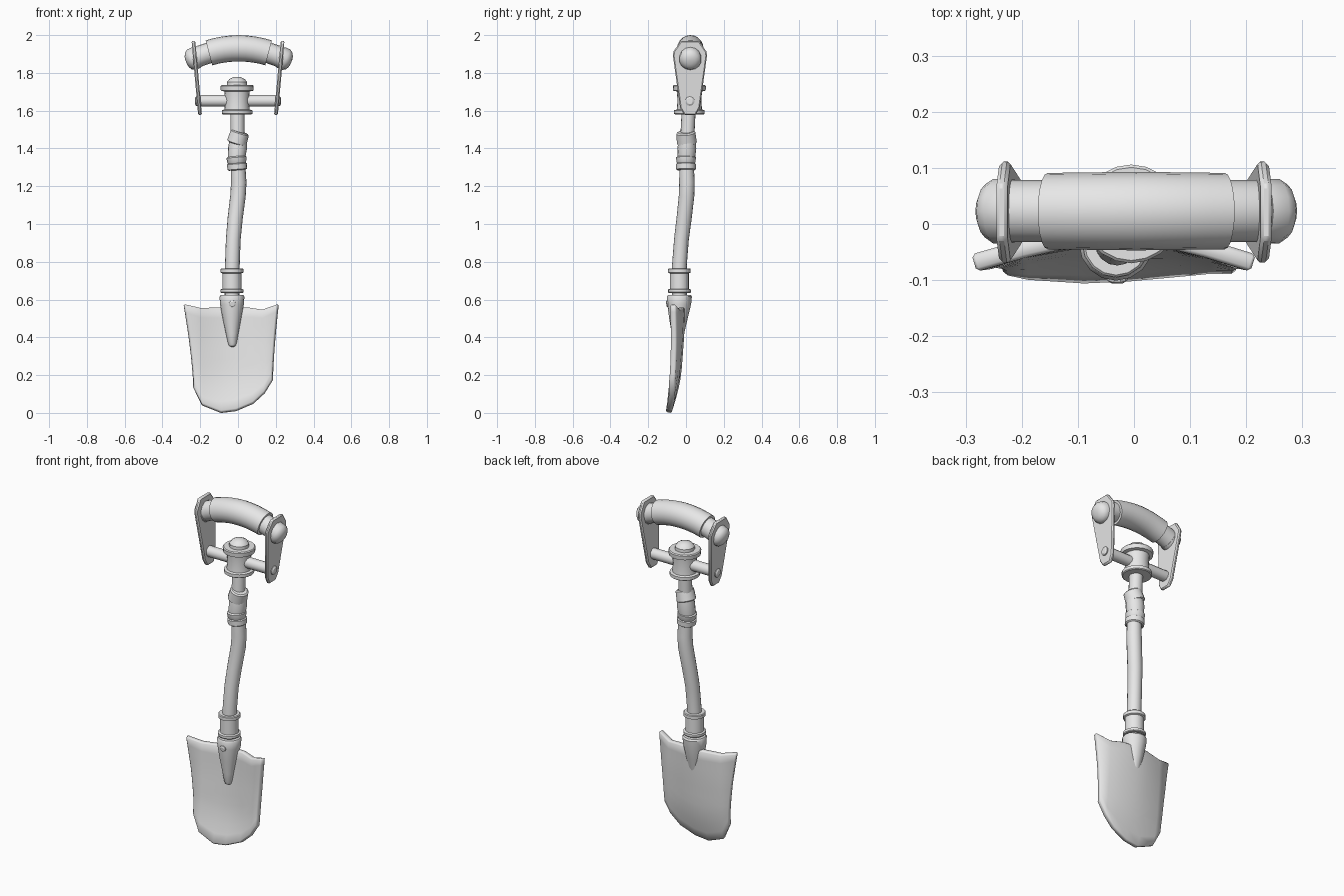
import bpy, bmesh, math
from mathutils import Vector, Matrix

if "Cube" in bpy.data.objects:
    bpy.data.objects.remove(bpy.data.objects["Cube"])

steel = bpy.data.materials.new("plain_grey")
steel.diffuse_color = (0.8, 0.8, 0.8, 1)
steel.use_nodes = True
steel.node_tree.nodes["Principled BSDF"].inputs["Base Color"].default_value = steel.diffuse_color


def finish(name, bm, angle=35):
    bmesh.ops.recalc_face_normals(bm, faces=bm.faces)
    me = bpy.data.meshes.new(name)
    bm.to_mesh(me)
    bm.free()
    ob = bpy.data.objects.new(name, me)
    bpy.context.collection.objects.link(ob)
    me.materials.append(steel)
    bpy.ops.object.select_all(action='DESELECT')
    ob.select_set(True)
    bpy.context.view_layer.objects.active = ob
    bpy.ops.object.shade_smooth_by_angle(angle=math.radians(angle))
    return ob


def tube(name, stations, axis=None, sides=16):
    """Round section through (position, radius) stations, capped at both ends."""
    bm = bmesh.new()
    pts = [Vector(p) for p, r in stations]
    rings = []
    for i, (p, r) in enumerate(stations):
        t = Vector(axis) if axis else pts[min(i + 1, len(pts) - 1)] - pts[max(i - 1, 0)]
        rot = Vector((0, 0, 1)).rotation_difference(t.normalized())
        rings.append([bm.verts.new(pts[i] + rot @ Vector((r * math.cos(a), r * math.sin(a), 0)))
                      for a in (math.tau * k / sides for k in range(sides))])
    for a, b in zip(rings, rings[1:]):
        for k in range(sides):
            n = (k + 1) % sides
            bm.faces.new((a[k], a[n], b[n], b[k]))
    bm.faces.new(rings[0])
    bm.faces.new(rings[-1])
    return finish(name, bm)


def lathe(name, base, axis, profile, sides=16):
    """Profile of (distance along axis, radius) around a straight axis."""
    d = Vector(axis).normalized()
    return tube(name, [(Vector(base) + d * h, r) for h, r in profile], d, sides)


# Bent shaft
tube("shaft", [((-.032, -.035, .6), .039), ((-.03, -.035, .78), .039), ((-.025, -.024, .92), .039),
               ((-.015, -.01, 1.03), .04), ((0, .003, 1.15), .041), ((.004, .005, 1.22), .041),
               ((0, .003, 1.32), .038), ((-.003, .008, 1.48), .037), ((-.003, .015, 1.62), .037)])

# Tilted wrappings around the upper shaft
lathe("wrap_low", (-.003, 0, 1.285), (-.08, 0, 1),
      [(0, .045), (.005, .052), (.033, .053), (.037, .047), (.042, .05), (.068, .053), (.074, .045)])
lathe("wrap_middle", (-.008, .002, 1.35), (.1, .05, 1), [(0, .046), (.05, .05), (.09, .046)])
lathe("wrap_high", (-.008, .005, 1.425), (.3, -.1, 1),
      [(0, .045), (.005, .053), (.06, .05), (.066, .042)])

# Lower collar
lathe("lower_collar", (-.032, -.035, .635), (0, 0, 1),
      [(0, .058), (.004, .061), (.018, .061), (.022, .051), (.104, .051),
       (.108, .06), (.126, .06), (.13, .056)])

# Tapered socket running into the blade
tube("socket", [((-.032, -.035, .625), .06), ((-.032, -.035, .615), .066), ((-.032, -.036, .575), .063),
                ((-.032, -.04, .5), .049), ((-.031, -.043, .42), .033), ((-.03, -.046, .37), .023),
                ((-.03, -.046, .355), .017), ((-.03, -.046, .35), .008)], (0, 0, 1))
lathe("socket_rivet", (-.03, -.085, .58), (0, -1, -.15), [(0, .018), (.016, .018), (.02, .012)], 10)

# Dished blade: columns run from the rounded tip up to the flared top edge
bottom = [(-.235, .135), (-.19, .042), (-.09, .002), (-.01, .012), (.08, .05), (.14, .105), (.183, .175)]
top = [(-.286, .575), (-.2, .555), (-.1, .558), (-.035, .557), (.06, .557), (.13, .546), (.213, .575)]


def interp(table, v):
    for (a, p), (b, q) in zip(table, table[1:]):
        if v <= b:
            return p + (q - p) * max(0, v - a) / (b - a)
    return table[-1][1]


centre_y = [(0, -.093), (.1, -.062), (.2, -.041), (.4, -.026), (.6, -.016)]
edge_y = [(0, -.097), (.1, -.085), (.2, -.075), (.4, -.066), (.6, -.07)]
bm = bmesh.new()
ROWS = 10
cols = []
for (xb, zb), (xt, zt) in zip(bottom, top):
    col = []
    for i in range(ROWS + 1):
        t = i / ROWS
        x = xb + (xt - xb) * t ** 1.5
        z = zb + (zt - zb) * t
        w = min(1, abs(x + .033) / .23) ** 2
        col.append(bm.verts.new((x, interp(centre_y, z) * (1 - w) + interp(edge_y, z) * w, z)))
    cols.append(col)
for a, b in zip(cols, cols[1:]):
    for i in range(ROWS):
        bm.faces.new((a[i], b[i], b[i + 1], a[i + 1]))
blade = finish("blade", bm, 40)
mod = blade.modifiers.new("thickness", 'SOLIDIFY')
mod.thickness, mod.offset = .032, 0
mod = blade.modifiers.new("rim", 'BEVEL')
mod.width, mod.segments, mod.limit_method, mod.angle_limit = .006, 1, 'ANGLE', math.radians(50)

# Top hub with two flanges and a domed cap
HUB = (-.005, .018, 1.58)
lathe("hub", HUB, (0, 0, 1),
      [(0, .076), (.004, .081), (.022, .081), (.026, .067), (.075, .063), (.122, .067),
       (.126, .086), (.15, .088), (.155, .083)], 20)
lathe("hub_cap", HUB, (0, 0, 1), [(.15, .054), (.172, .053), (.188, .04), (.198, .018)], 12)
lathe("crossbar", (-.2, .018, 1.652), (1, 0, 0), [(0, .031), (.4, .031)], 12)


# Curved handle
def arc(x):
    return Vector((x + .004, .023, 1.93 - .96 * x * x))


tube("handle_rod", [(arc(-.25 + .05 * i), .055) for i in range(11)])
grip = [(arc(-.158 + .0395 * i), .07 - .002 * abs(i - 4) / 4) for i in range(9)]
tube("handle_grip", grip, sides=20)

# Side plates, knobs and rivets
half = [(.03, 1.577), (.052, 1.615), (.09, 1.89), (.088, 1.912), (.048, 1.97)]
outline = half + [(-y, z) for y, z in reversed(half)]
for s, side in ((-1, "left"), (1, "right")):
    bm = bmesh.new()
    layers = []
    for off in (-.01, .01):
        layers.append([bm.verts.new((s * (.203 + off + .033 * (z - 1.6) / .37), .021 + y, z))
                       for y, z in outline])
    n = len(outline)
    for layer in layers:
        bm.faces.new(layer)
    for k in range(n):
        m = (k + 1) % n
        bm.faces.new((layers[0][k], layers[0][m], layers[1][m], layers[1][k]))
    plate = finish(side + "_plate", bm, 30)
    mod = plate.modifiers.new("edge", 'BEVEL')
    mod.width, mod.segments, mod.limit_method = .006, 1, 'ANGLE'
    tube(side + "_knob", [(arc(s * x), r) for x, r in
                          ((.222, .058), (.25, .059), (.266, .048), (.275, .03), (.278, .012))],
         (s, 0, -.42), 14)
    lathe(side + "_rivet", (s * .2, .02, 1.65), (s, 0, 0), [(0, .025), (.022, .025), (.028, .016)], 10)
